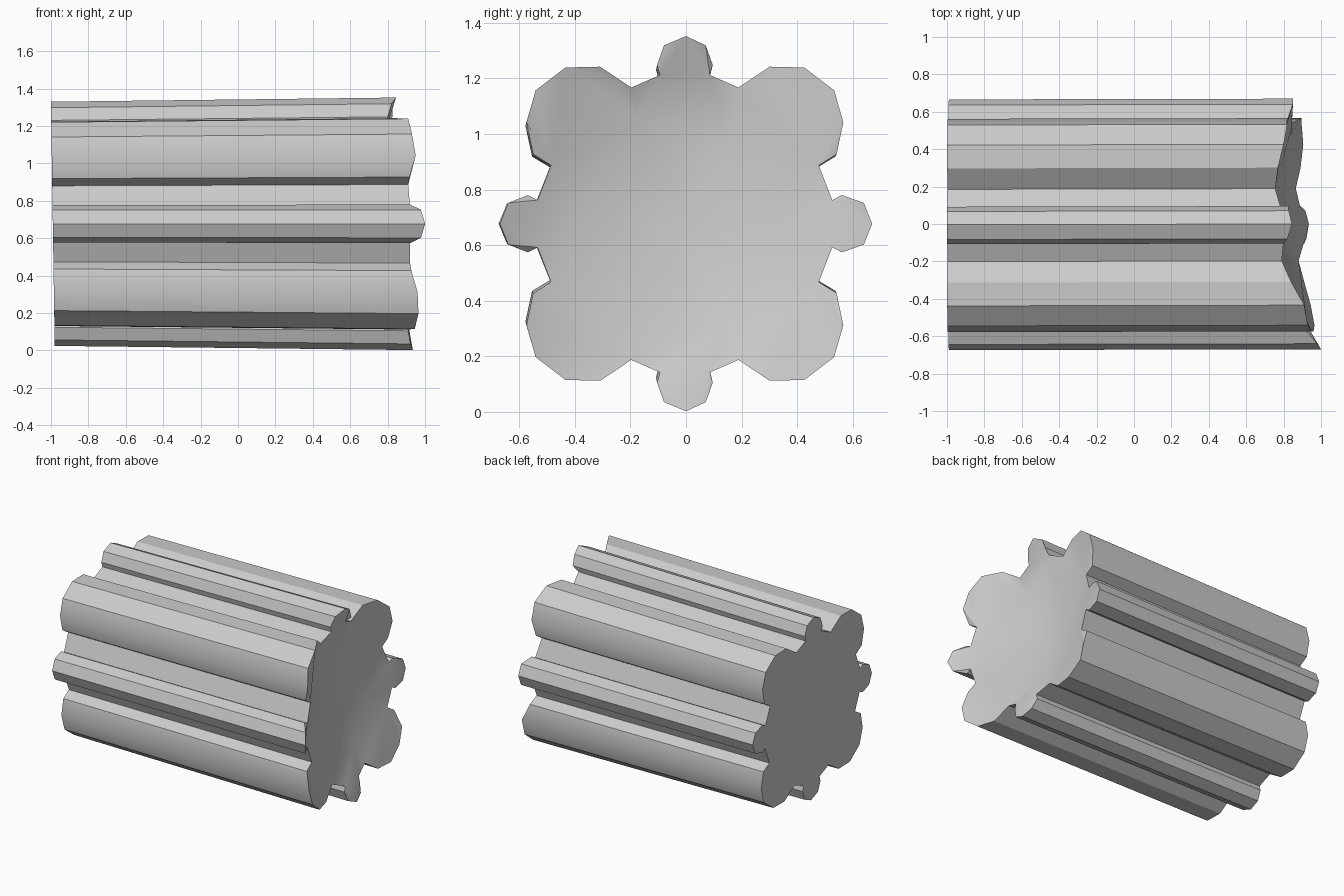
import bpy
import bmesh
from mathutils import Vector
from mathutils.geometry import delaunay_2d_cdt

if "Cube" in bpy.data.objects:
    bpy.data.objects.remove(bpy.data.objects["Cube"])

CZ = 0.677     # height of the shaft axis
SHIFT = -0.004

# One quadrant of the fluted outline (y, z from the axis), mirrored four ways
quad = [(0, .675), (.075, .642), (.1, .572), (.09, .535), (.193, .49), (.305, .565),
        (.43, .562), (.537, .48), (.57, .365), (.546, .25), (.482, .21), (.53, .085),
        (.565, .103), (.64, .075), (.67, 0)]
half = quad + [(y, -z) for y, z in reversed(quad[:-1])]
outline = half + [(-y, z) for y, z in reversed(half[1:-1])]
outline = [Vector((y + SHIFT * (abs(y) < .6 and y != 0), z + CZ)) for y, z in outline]

# Depth samples of the broken end (y, z, x)
samples = [(0, 1.35, .845), (.1, 1.25, .825), (.09, 1.21, .785), (.19, 1.17, .755),
           (.3, 1.24, .77), (.43, 1.24, .80), (.55, 1.1, .82), (.48, .89, .80),
           (.67, .68, .85), (.48, .47, .84), (.56, .31, .895), (.42, .11, .905),
           (.19, .19, .865), (.09, .12, .89), (0, .005, .935), (-.1, .12, .91),
           (-.2, .185, .88), (-.31, .11, .91), (-.44, .11, .945), (-.56, .22, .965),
           (-.57, .31, .96), (-.485, .465, .92), (-.53, .59, .92), (-.67, .677, 1.0),
           (-.53, .765, .92), (-.485, .887, .91), (-.57, 1.04, .95), (-.53, 1.16, .93),
           (-.44, 1.24, .91), (-.31, 1.24, .84), (-.2, 1.17, .79), (-.1, 1.24, .80)]
inner = [(-.17, 1.05, .74), (.15, .95, .74), (.28, .58, .78), (.14, .32, .81),
         (-.4, .25, .89), (0, .68, .78), (-.38, .75, .86)]


def broken_depth(p):
    total = weight = 0
    for y, z, x in samples:
        w = 1 / ((p - Vector((y, z))).length + .004) ** 4
        total += w * x
        weight += w
    return total / weight


# Triangulate the broken end with a few inner points
n = len(outline)
pts = outline + [Vector((y, z)) for y, z, _ in inner]
co, _, faces, orig, _, _ = delaunay_2d_cdt(
    pts, [], [list(range(n))], 1, 1e-5)
depth = []
for i, p in enumerate(co):
    src = orig[i][0]
    depth.append(broken_depth(p) if src < n else inner[src - n][2])

bm = bmesh.new()
front = [bm.verts.new((depth[i], p.x, p.y)) for i, p in enumerate(co)]
rim = {orig[i][0]: front[i] for i in range(len(co))}
for f in faces:
    bm.faces.new([front[i] for i in f])

# Flat rear end, slightly squashed and leaning, joined by long side faces
back = [bm.verts.new((-.98 - .015 * p.y, p.x - .004, CZ + (p.y - CZ) * .967))
        for p in outline]
bm.faces.new(back)
for i in range(n):
    j = (i + 1) % n
    bm.faces.new((rim[i], rim[j], back[j], back[i]))
bmesh.ops.recalc_face_normals(bm, faces=bm.faces)

mesh = bpy.data.meshes.new("fluted_shaft")
bm.to_mesh(mesh)
bm.free()
shaft = bpy.data.objects.new("fluted_shaft", mesh)
bpy.context.collection.objects.link(shaft)
bpy.context.view_layer.objects.active = shaft
shaft.select_set(True)
bpy.ops.object.shade_smooth_by_angle(angle=0.52)
